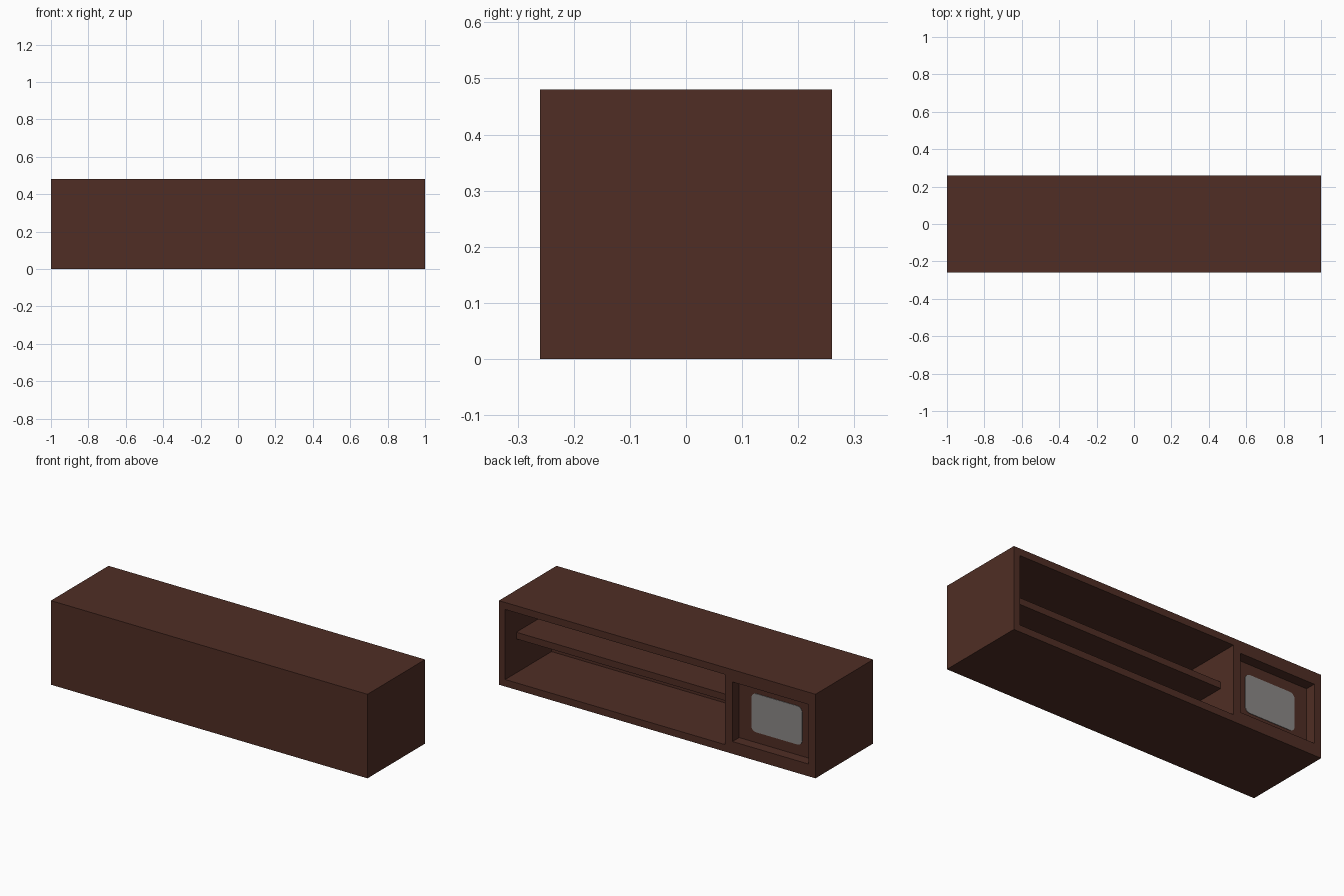
import bpy, bmesh, math

if "Cube" in bpy.data.objects:
    bpy.data.objects.remove(bpy.data.objects["Cube"])


def material(name, rgb):
    m = bpy.data.materials.new(name)
    m.diffuse_color = (*rgb, 1.0)
    m.use_nodes = True
    m.node_tree.nodes["Principled BSDF"].inputs["Base Color"].default_value = m.diffuse_color
    return m


wood = material("dark_brown_wood", (0.080, 0.027, 0.018))
grey = material("warm_grey", (0.26, 0.25, 0.245))


def finish(bm, name, mat):
    me = bpy.data.meshes.new(name)
    bm.to_mesh(me)
    bm.free()
    me.materials.append(mat)
    ob = bpy.data.objects.new(name, me)
    bpy.context.collection.objects.link(ob)
    return ob


def box(name, x, y, z, mat):
    """Box from (min, max) pairs."""
    bm = bmesh.new()
    bmesh.ops.create_cube(bm, size=1)
    for v in bm.verts:
        for i, (lo, hi) in enumerate((x, y, z)):
            v.co[i] = lo if v.co[i] < 0 else hi
    return finish(bm, name, mat)


# Cabinet body, closed at the front and hollowed from the back
body = box("cabinet_body", (-1, 1), (-0.26, 0.26), (0, 0.48), wood)
cutters = [
    box("shelf_bay_cutter", (-0.43, 0.96), (-0.158, 0.4), (0.04, 0.44), wood),
    box("panel_recess_cutter", (-0.956, -0.476), (0.20, 0.4), (0.07, 0.41), wood),
]
for c in cutters:
    mod = body.modifiers.new(c.name, 'BOOLEAN')
    mod.operation = 'DIFFERENCE'
    mod.solver = 'EXACT'
    mod.object = c
    c.hide_render = True

# Bake the cuts and drop the cutters
dg = bpy.context.evaluated_depsgraph_get()
carved = bpy.data.meshes.new_from_object(body.evaluated_get(dg))
body.modifiers.clear()
body.data = carved
for c in cutters:
    bpy.data.objects.remove(c)

# Shelf set back inside the long bay
box("shelf", (-0.43, 0.96), (-0.158, 0.16), (0.234, 0.272), wood)

# Rounded grey plate in the small recess
w, h, r = 0.16, 0.11, 0.03
bm = bmesh.new()
ring = []
for k, (sx, sz) in enumerate(((1, 1), (-1, 1), (-1, -1), (1, -1))):
    for i in range(7):
        a = math.pi / 2 * (k + i / 6)
        ring.append(bm.verts.new((-0.715 + sx * (w - r) + r * math.cos(a), 0.199,
                                  0.24 + sz * (h - r) + r * math.sin(a))))
face = bm.faces.new(ring)
ext = bmesh.ops.extrude_face_region(bm, geom=[face])
bmesh.ops.translate(bm, vec=(0, 0.004, 0),
                    verts=[g for g in ext["geom"] if isinstance(g, bmesh.types.BMVert)])
bmesh.ops.recalc_face_normals(bm, faces=bm.faces)
finish(bm, "recess_plate", grey)
